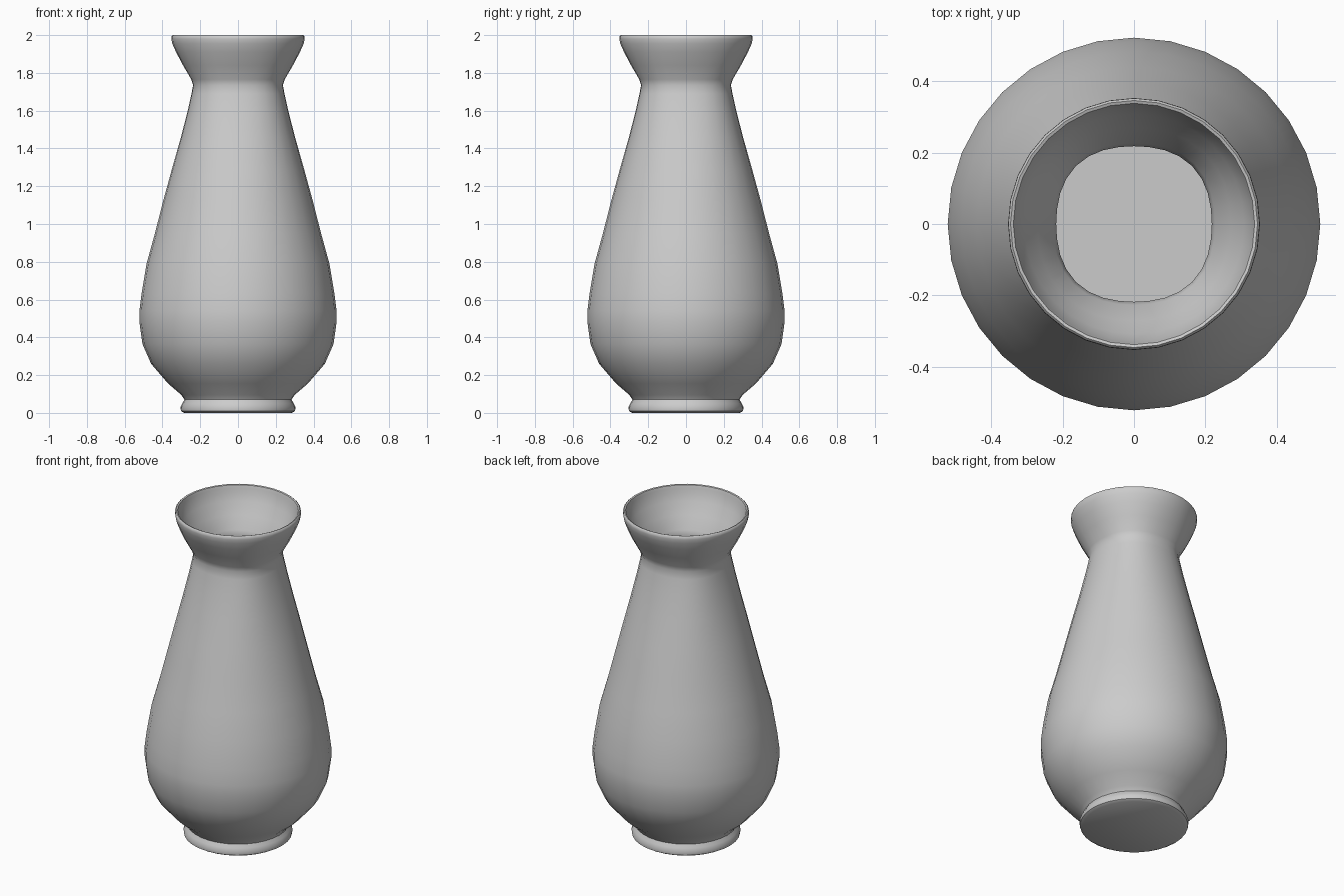
import bpy, bmesh, math

if "Cube" in bpy.data.objects:
    bpy.data.objects.remove(bpy.data.objects["Cube"])

SEGMENTS = 32
WALL = 0.02

# Outer profile: (radius, height) from foot to rim
outer = [(0.285, 0.0), (0.302, 0.01), (0.305, 0.03), (0.295, 0.05), (0.284, 0.07),
         (0.30, 0.095), (0.37, 0.155), (0.46, 0.26), (0.506, 0.365), (0.522, 0.48),
         (0.522, 0.54), (0.511, 0.63), (0.484, 0.79), (0.44, 0.95), (0.394, 1.13),
         (0.35, 1.29), (0.302, 1.46), (0.266, 1.60), (0.246, 1.69), (0.238, 1.735),
         (0.247, 1.765), (0.291, 1.84), (0.328, 1.91), (0.348, 1.955), (0.353, 1.98),
         (0.352, 1.995)]
# Rim lip, then the inner wall back down to the floor
lip = [(0.346, 2.0), (0.338, 1.997)]
inner = [(r - WALL, z) for r, z in reversed(outer[3:-1])] + [(0.26, WALL)]
profile = outer + lip + inner


def squareness(z):
    """The neck is slightly squared; it fades into the round belly and rim."""
    t = (1.735 - z) / 0.7 if z < 1.735 else (z - 1.735) / 0.25
    t = min(max(t, 0.0), 1.0)
    return 0.055 * (1 - t * t * (3 - 2 * t))


bm = bmesh.new()
rings = []
for r, z in profile:
    ring = []
    for i in range(SEGMENTS):
        a = 2 * math.pi * i / SEGMENTS
        q = r * (1 + squareness(z) * (1 - math.cos(4 * a)) / 2)
        ring.append(bm.verts.new((q * math.cos(a), q * math.sin(a), z)))
    rings.append(ring)
for lo, hi in zip(rings, rings[1:]):
    for i in range(SEGMENTS):
        j = (i + 1) % SEGMENTS
        bm.faces.new((lo[i], lo[j], hi[j], hi[i]))

# Underside and inner floor
bm.faces.new(list(reversed(rings[0])))
bm.faces.new(rings[-1])

mesh = bpy.data.meshes.new("vase")
bm.to_mesh(mesh)
bm.free()
vase = bpy.data.objects.new("vase", mesh)
bpy.context.collection.objects.link(vase)
bpy.context.view_layer.objects.active = vase
vase.select_set(True)
bpy.ops.object.shade_smooth_by_angle(angle=math.radians(50))
